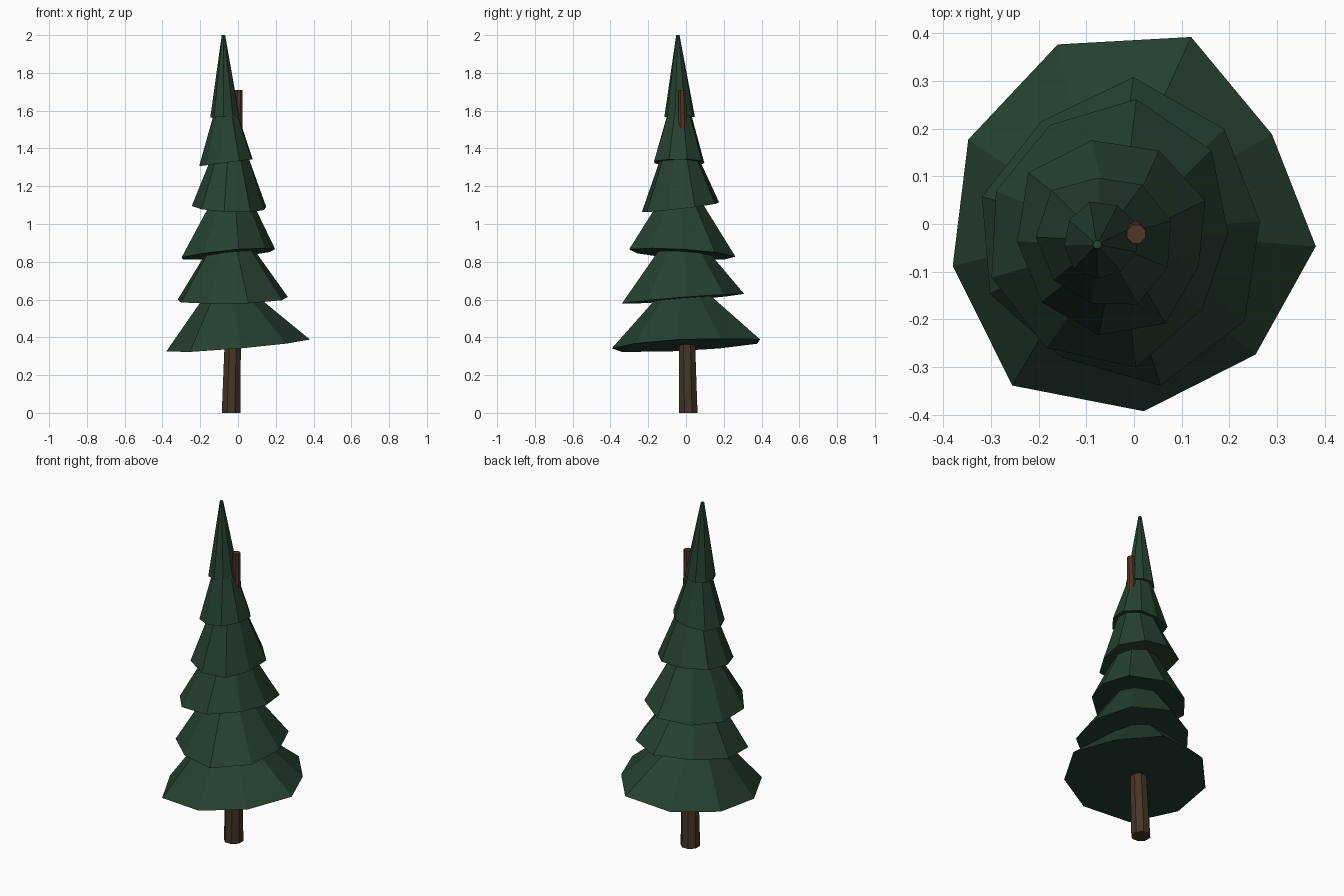
import bpy, bmesh, math
from mathutils import Vector

if "Cube" in bpy.data.objects:
    bpy.data.objects.remove(bpy.data.objects["Cube"])


def material(name, rgb):
    m = bpy.data.materials.new(name)
    m.diffuse_color = (*rgb, 1)
    m.use_nodes = True
    m.node_tree.nodes["Principled BSDF"].inputs["Base Color"].default_value = m.diffuse_color
    return m


GREEN = material("pine green", (0.019, 0.052, 0.030))
BARK = material("dark bark", (0.060, 0.036, 0.019))
WOOD = material("reddish wood", (0.085, 0.036, 0.020))


def loft(name, rings, mats):
    """Skin a stack of equal-sided rings and cap both ends."""
    bm = bmesh.new()
    rows = [[bm.verts.new(p) for p in ring] for ring in rings]
    n = len(rows[0])
    for level, (lo, hi) in enumerate(zip(rows, rows[1:])):
        for i in range(n):
            j = (i + 1) % n
            f = bm.faces.new((lo[i], lo[j], hi[j], hi[i]))
            f.material_index = min(level, len(mats) - 1)
    bm.faces.new(rows[0])
    bm.faces.new(rows[-1]).material_index = len(mats) - 1
    bmesh.ops.recalc_face_normals(bm, faces=bm.faces)
    me = bpy.data.meshes.new(name)
    bm.to_mesh(me)
    bm.free()
    for m in mats:
        me.materials.append(m)
    ob = bpy.data.objects.new(name, me)
    bpy.context.collection.objects.link(ob)


def ring(center, radii, phase, tilt=(0, 0)):
    """Ring going clockwise from phase (degrees); tilt is the slope along x and y."""
    pts = []
    for i, r in enumerate(radii):
        a = math.radians(phase - 360 * i / len(radii))
        dx, dy = r * math.cos(a), r * math.sin(a)
        pts.append(Vector(center) + Vector((dx, dy, dx * tilt[0] + dy * tilt[1])))
    return pts


# leaning trunk, lower part bark and upper part bare wood
loft("trunk", [ring(c, [r] * 8, 22.5) for c, r in (
    ((-0.037, 0.012, 0.0), 0.053),
    ((-0.012, -0.007, 1.0), 0.036),
    ((0.005, -0.021, 1.71), 0.021))], [BARK, WOOD])

# foliage tiers: rim centre, rim tilt, phase, top centre, top radius, uneven rim radii
TIERS = [
    ((0, 0, 0.36), (0.08, 0.05), 73, (-0.05, -0.01, 0.66), 0.10,
     (.41, .345, .384, .374, .393, .424, .39, .39, .409)),
    ((-0.03, -0.02, 0.603), (0.03, 0.08), 85, (-0.04, -0.02, 0.90), 0.10,
     (.329, .31, .295, .32, .33, .287, .30, .299, .287)),
    ((-0.045, -0.02, 0.842), (0.10, -0.07), 80, (-0.035, -0.03, 1.14), 0.10,
     (.286, .271, .242, .246, .285, .277, .27, .26, .263)),
    ((-0.045, -0.03, 1.088), (-0.04, 0.12), 102, (-0.04, -0.035, 1.38), 0.09,
     (.21, .208, .21, .19, .21, .205, .2, .2, .224)),
    ((-0.06, -0.035, 1.325), (0.13, 0.0), 97, (-0.065, -0.035, 1.63), 0.05,
     (.133, .14, .144, .142, .15, .135, .136, .146, .155)),
    ((-0.07, -0.038, 1.567), (0.04, 0.0), 105, (-0.077, -0.043, 2.0), 0.009,
     (.088, .085, .086, .078, .075, .077, .08, .077, .08)),
]
for k, (base, tilt, phase, top, top_r, radii) in enumerate(TIERS, 1):
    loft(f"foliage_tier_{k}", [ring(base, radii, phase, tilt),
                               ring(top, [top_r] * len(radii), phase)], [GREEN])
